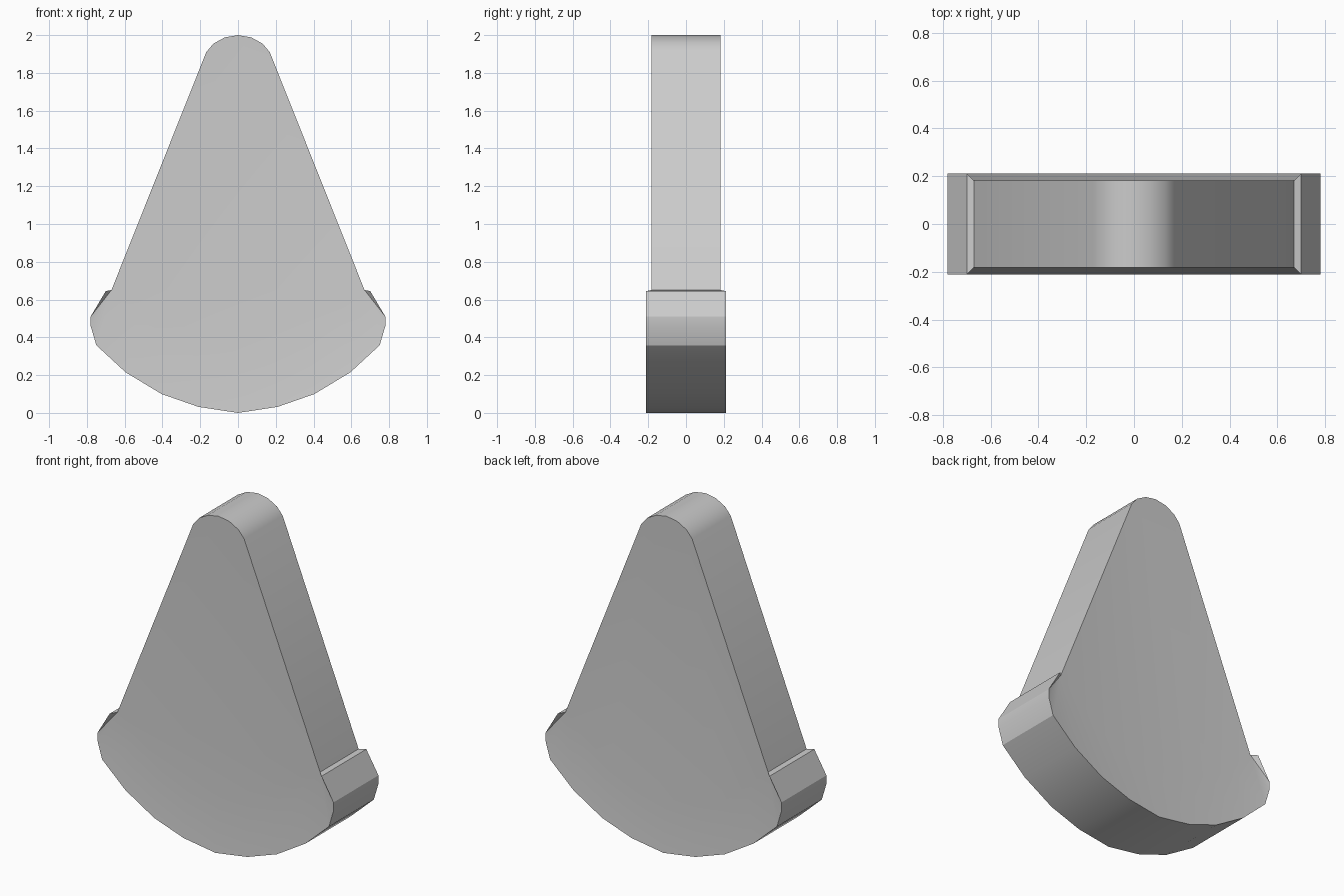
import bpy, bmesh, math

if "Cube" in bpy.data.objects:
    bpy.data.objects.remove(bpy.data.objects["Cube"])

BODY_Y, RIM_Y = 0.182, 0.212


def mirrored(right_half):
    """Right-to-centre points, extended to the left by mirroring."""
    return right_half + [(-x, z) for x, z in reversed(right_half[:-1])]


# Profiles in the x-z plane, each running from right to left
tip = mirrored([(0.168, 1.91), (0.13, 1.955), (0.07, 1.988), (0, 2.0)])
outer = mirrored([(0.75, 0.358), (0.595, 0.215), (0.405, 0.10), (0.21, 0.032), (0, 0.0)])
end = [(0.70, 0.645), (0.78, 0.51), (0.78, 0.46)]
half_angle = math.asin(0.67 / 0.83)
inner = []
for i in range(9):
    a = half_angle * (1 - i / 4)
    inner.append((0.83 * math.sin(a), 1.14 - 0.83 * math.cos(a)))

bm = bmesh.new()


def build_side(sign):
    """One broad face: flat wedge plus the flared rim; returns its outline."""
    def verts(points, y):
        return [bm.verts.new((x, sign * y, z)) for x, z in points]
    t, n = verts(tip, BODY_Y), verts(inner, BODY_Y)
    o = verts(outer, RIM_Y)
    right = verts(end, RIM_Y)
    left = verts([(-x, z) for x, z in reversed(end)], RIM_Y)
    bm.faces.new(t + n[::-1])
    for i in range(8):
        bm.faces.new((n[i], n[i + 1], o[i + 1], o[i]))
    # Rounded rim ends, fanned from the inner corner
    for corner, ring in ((n[0], right + [o[0]]), (n[-1], [o[-1]] + left)):
        for a, b in zip(ring, ring[1:]):
            bm.faces.new((corner, a, b))
    return t[::-1] + [n[0]] + right + o + left + [n[-1]]


front, back = build_side(-1), build_side(1)

# Edge walls joining front and back
count = len(front)
for i in range(count):
    j = (i + 1) % count
    bm.faces.new((front[i], front[j], back[j], back[i]))
bmesh.ops.recalc_face_normals(bm, faces=bm.faces[:])

mesh = bpy.data.meshes.new("wedge_slice")
bm.to_mesh(mesh)
bm.free()
slice_obj = bpy.data.objects.new("wedge_slice", mesh)
bpy.context.collection.objects.link(slice_obj)
bpy.context.view_layer.objects.active = slice_obj
slice_obj.select_set(True)
bpy.ops.object.shade_smooth_by_angle(angle=math.radians(30))
